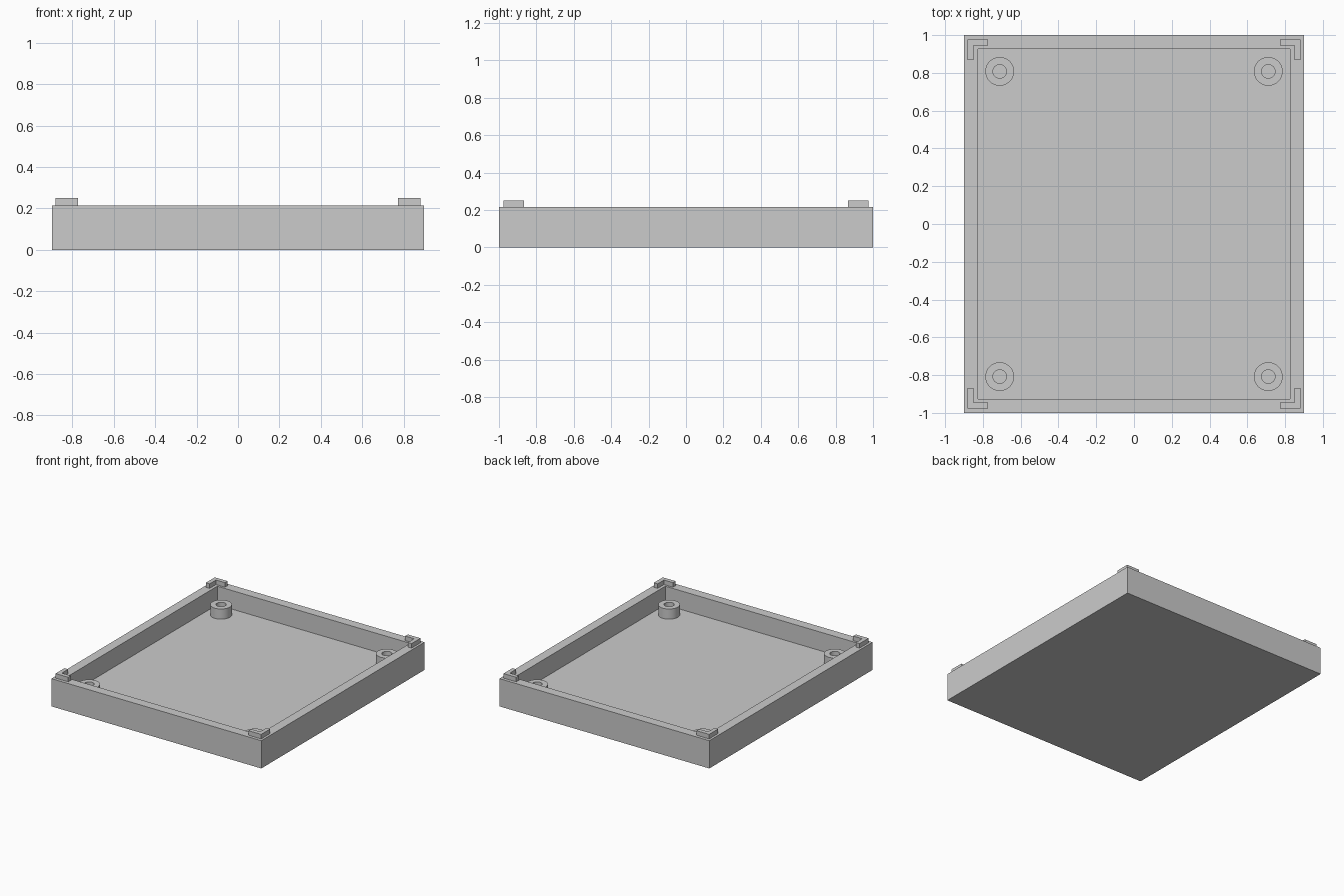
import bpy
import bmesh
from math import cos, sin, tau, radians

cube = bpy.data.objects.get("Cube")
if cube:
    bpy.data.objects.remove(cube, do_unlink=True)

HALF_X, HALF_Y, RIM_Z = 0.9, 1.0, 0.215
WALL, FLOOR_Z = 0.073, 0.071
BOSS_TOP, BOSS_R, HOLE_R = 0.15, 0.076, 0.036
TAB_X, TAB_Y, TAB_TOP = 0.882, 0.976, 0.25
TAB_LENGTH, TAB_THICK = 0.109, 0.032

grey = bpy.data.materials.new("plain grey")
grey.use_nodes = True
grey.diffuse_color = (0.6, 0.6, 0.6, 1)
grey.node_tree.nodes["Principled BSDF"].inputs["Base Color"].default_value = (0.6, 0.6, 0.6, 1)


def finish(name, bm):
    bmesh.ops.recalc_face_normals(bm, faces=bm.faces)
    mesh = bpy.data.meshes.new(name)
    bm.to_mesh(mesh)
    bm.free()
    mesh.materials.append(grey)
    obj = bpy.data.objects.new(name, mesh)
    bpy.context.collection.objects.link(obj)
    return obj


# Open tray: a box whose top is inset and sunk to the floor
def build_tray():
    bm = bmesh.new()
    bmesh.ops.create_cube(bm, size=2)
    for v in bm.verts:
        v.co.x *= HALF_X
        v.co.y *= HALF_Y
        v.co.z = RIM_Z if v.co.z > 0 else 0
    top = max(bm.faces, key=lambda f: f.calc_center_median().z)
    bmesh.ops.inset_region(bm, faces=[top], thickness=WALL, use_even_offset=True)
    sunk = bmesh.ops.extrude_discrete_faces(bm, faces=[top])["faces"][0]
    for v in sunk.verts:
        v.co.z = FLOOR_Z
    finish("tray", bm)


# Screw boss: a turned tube standing on the floor
def build_boss(name, x, y):
    profile = [(BOSS_R, FLOOR_Z), (BOSS_R, BOSS_TOP), (HOLE_R, BOSS_TOP), (HOLE_R, FLOOR_Z)]
    sides = 48
    bm = bmesh.new()
    rings = []
    for i in range(sides):
        a = tau * i / sides
        rings.append([bm.verts.new((r * cos(a), r * sin(a), z)) for r, z in profile])
    for i in range(sides):
        a, b = rings[i], rings[(i + 1) % sides]
        for j in range(len(profile) - 1):
            bm.faces.new((a[j], b[j], b[j + 1], a[j + 1]))
    obj = finish(name, bm)
    obj.location = (x, y, 0)
    bpy.ops.object.select_all(action='DESELECT')
    obj.select_set(True)
    bpy.context.view_layer.objects.active = obj
    bpy.ops.object.shade_smooth_by_angle(angle=radians(30))


# Corner tab: an L shape extruded up from the rim
def build_tab(name, sx, sy):
    n, t = TAB_LENGTH, TAB_THICK
    outline = [(0, 0), (n, 0), (n, t), (t, t), (t, n), (0, n)]
    bm = bmesh.new()
    face = bm.faces.new([bm.verts.new((sx * (TAB_X - u), sy * (TAB_Y - v), RIM_Z))
                         for u, v in outline])
    grown = bmesh.ops.extrude_face_region(bm, geom=[face])["geom"]
    for v in grown:
        if isinstance(v, bmesh.types.BMVert):
            v.co.z = TAB_TOP
    finish(name, bm)


build_tray()
for end, sy in (("front", -1), ("back", 1)):
    for side, sx in (("right", -1), ("left", 1)):
        build_boss(f"screw_boss_{end}_{side}", sx * 0.711, sy * 0.808)
        build_tab(f"corner_tab_{end}_{side}", sx, sy)
